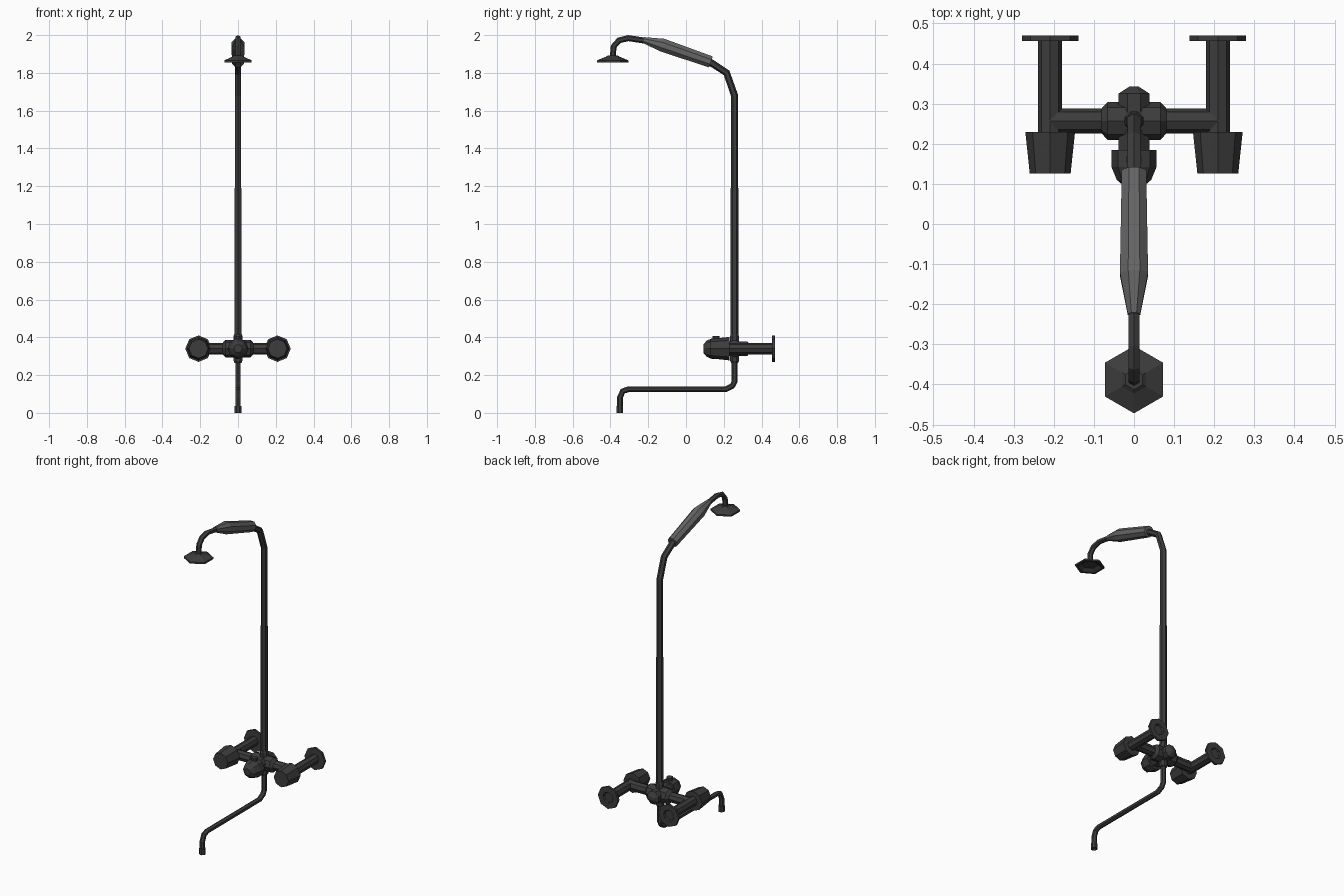
import bpy, bmesh, math
from mathutils import Vector

if "Cube" in bpy.data.objects:
    bpy.data.objects.remove(bpy.data.objects["Cube"])


def material(name, v):
    m = bpy.data.materials.new(name)
    m.diffuse_color = (v, v, v, 1)
    m.use_nodes = True
    m.node_tree.nodes["Principled BSDF"].inputs["Base Color"].default_value = m.diffuse_color
    return m


METAL = material("dark_metal", 0.045)
GRIP = material("grey_grip", 0.13)


def sweep(name, pts, sides=8, rot=0.0, mat=METAL, straight=False):
    """Faceted tube through (x, y, z, radius) points; straight=True turns a profile about one axis."""
    P = [Vector(p[:3]) for p in pts]
    main = max((b - P[0] for b in P), key=lambda d: d.length).normalized()
    bm = bmesh.new()
    rings = []
    for i, p in enumerate(P):
        t = main
        if not straight:
            t = Vector()
            if i > 0:
                t += (p - P[i - 1]).normalized()
            if i < len(P) - 1:
                t += (P[i + 1] - p).normalized()
            t.normalize()
        u = Vector((0, 1, 0)) if abs(t.x) > 0.9 else Vector((1, 0, 0))
        v = t.cross(u).normalized()
        ring = []
        for k in range(sides):
            a = math.tau * k / sides + math.radians(rot)
            ring.append(bm.verts.new(p + (u * math.cos(a) + v * math.sin(a)) * pts[i][3]))
        rings.append(ring)
    for a, b in zip(rings, rings[1:]):
        for k in range(sides):
            n = (k + 1) % sides
            bm.faces.new((a[k], a[n], b[n], b[k]))
    bm.faces.new(rings[0])
    bm.faces.new(rings[-1])
    bmesh.ops.recalc_face_normals(bm, faces=bm.faces)
    me = bpy.data.meshes.new(name)
    bm.to_mesh(me)
    bm.free()
    ob = bpy.data.objects.new(name, me)
    me.materials.append(mat)
    bpy.context.collection.objects.link(ob)
    return ob


def yz(path, r):
    return [(0, y, z, r) for y, z in path]


def along_y(x, z, prof):
    return [(x, y, z, r) for y, r in prof]


def along_z(y, prof):
    return [(0, y, z, r) for z, r in prof]


ZC, YC = 0.34, 0.257   # mixer axis

# Riser pipe, with a slightly thicker lower sleeve
sweep("riser_pipe", yz([(YC, 0.36), (YC, 1.68), (0.215, 1.80), (0.12, 1.862)], 0.019), 6, 30)
sweep("riser_sleeve", yz([(YC, 0.36), (YC, 1.19)], 0.0215), 6, 30)

# Hand shower grip, neck and head
sweep("shower_grip", [(0, 0.132, 1.858, 0.033), (0, -0.125, 1.947, 0.038),
                      (0, -0.225, 1.974, 0.017)], 8, 22.5, GRIP)
sweep("shower_neck", yz([(-0.20, 1.968), (-0.305, 1.984), (-0.355, 1.972),
                         (-0.383, 1.94), (-0.388, 1.88)], 0.016), 6, 30)
sweep("shower_head", along_z(-0.388, [(1.893, 0.025), (1.886, 0.035), (1.866, 0.084),
                                      (1.856, 0.084), (1.856, 0.07), (1.872, 0.045)]),
      6, 30, straight=True)

# Mixer body: crossbar, centre barrel, rear cap and vertical collar
sweep("crossbar", [(-0.21, YC, ZC, 0.031), (0.21, YC, ZC, 0.031)])
sweep("centre_barrel", [(-0.081, YC, ZC, 0.031), (-0.066, YC, ZC, 0.047),
                        (0.066, YC, ZC, 0.047), (0.081, YC, ZC, 0.031)], straight=True)
sweep("body_core", along_y(0, ZC, [(0.16, 0.042), (0.325, 0.042), (0.343, 0.012)]),
      8, 22.5, straight=True)
sweep("riser_collar", along_z(YC, [(0.265, 0.02), (0.275, 0.025), (0.408, 0.025), (0.418, 0.021)]),
      8, 22.5, straight=True)

# Diverter knob with small lever
sweep("diverter_knob", along_y(0, ZC, [(0.185, 0.056), (0.142, 0.056), (0.11, 0.043), (0.092, 0.022)]),
      straight=True)
sweep("diverter_lever", along_z(0.16, [(0.37, 0.02), (0.407, 0.02)]), 8, 22.5)

# Tap handles, wall pipes and wall flanges on both sides
for s, side in ((-1, "left"), (1, "right")):
    x = 0.209 * s
    sweep(side + "_tap_handle", along_y(x, ZC, [(0.23, 0.062), (0.126, 0.051)]), straight=True)
    sweep(side + "_wall_pipe", along_y(x, ZC, [(0.22, 0.03), (0.46, 0.03)]), straight=True)
    sweep(side + "_wall_flange", along_y(x, ZC, [(0.456, 0.03), (0.456, 0.07), (0.47, 0.07),
                                                 (0.47, 0.035), (0.461, 0.03)]), straight=True)

# Bath spout and nozzle
sweep("spout", yz([(YC, 0.30), (YC, 0.165), (0.245, 0.143), (0.21, 0.125), (-0.305, 0.125),
                   (-0.335, 0.115), (-0.35, 0.08), (-0.35, 0.02)], 0.0155), 6, 30)
sweep("spout_nozzle", along_z(-0.35, [(0.036, 0.019), (0, 0.019), (0, 0.014), (0.012, 0.014)]),
      8, 22.5, straight=True)
